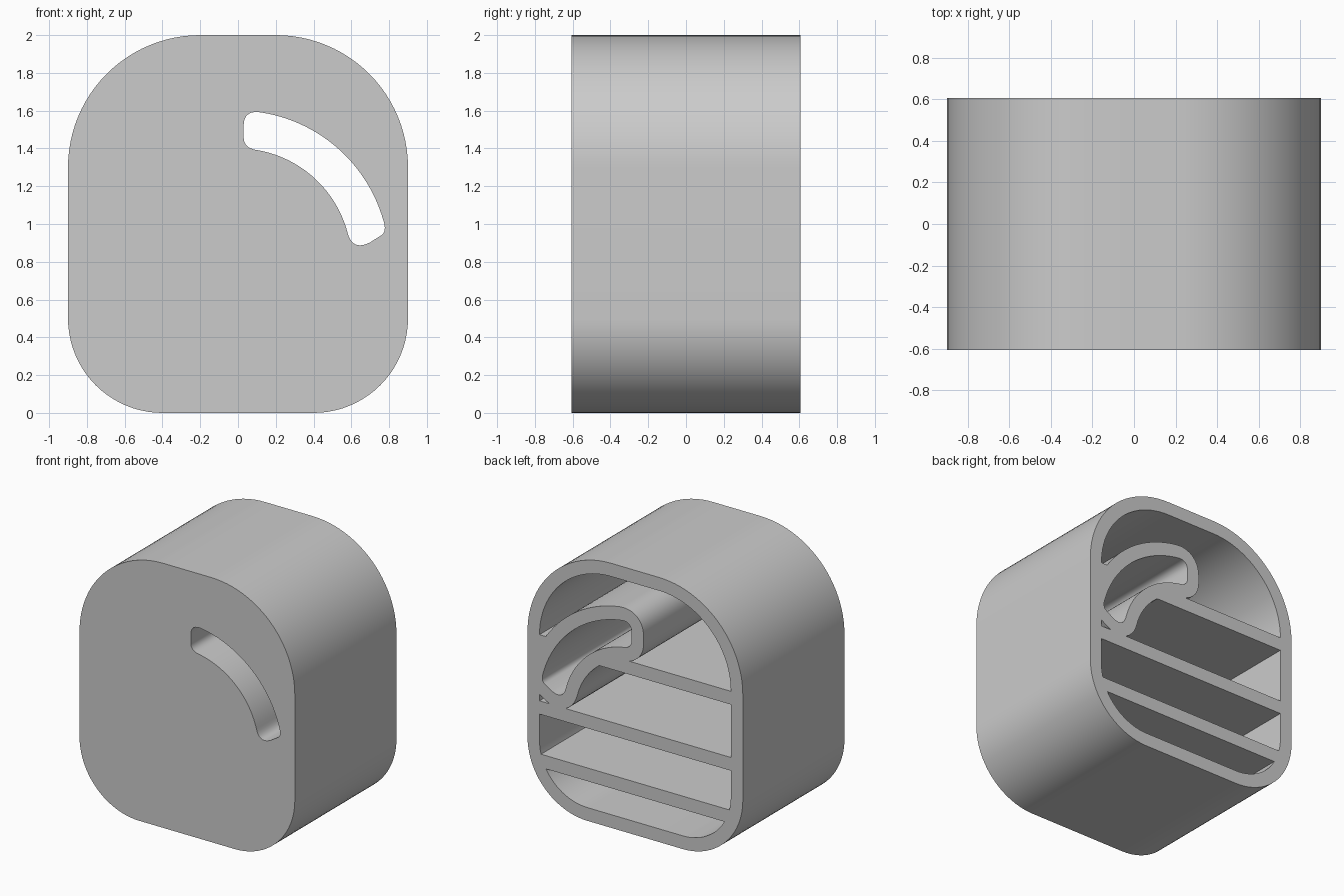
import bpy
import bmesh
from math import sin, cos, radians
from mathutils import Vector

cube = bpy.data.objects.get("Cube")
if cube:
    bpy.data.objects.remove(cube, do_unlink=True)

HALF_DEPTH = 0.607
WALL = 0.1

grey = bpy.data.materials.new("light_grey")
grey.use_nodes = True
grey.diffuse_color = (0.6, 0.6, 0.6, 1)
grey.node_tree.nodes["Principled BSDF"].inputs["Base Color"].default_value = (0.6, 0.6, 0.6, 1)


def arc(cx, cz, r, start, end, steps):
    """Points on an arc in the x-z plane, angles in degrees."""
    angles = [radians(start + (end - start) * i / steps) for i in range(steps + 1)]
    return [Vector((cx + r * cos(a), cz + r * sin(a))) for a in angles]


def bend(a, control, b, steps=10):
    """Inner points of a quadratic curve that rounds a corner."""
    a, c, b = Vector(a), Vector(control), Vector(b)
    ts = [i / steps for i in range(1, steps)]
    return [a * (1 - t) ** 2 + c * 2 * t * (1 - t) + b * t * t for t in ts]


def body_profile(inset):
    """Counter-clockwise outline with large top and smaller bottom corners."""
    top, low = 0.7 - inset, 0.5 - inset
    return (arc(0.2, 1.3, top, 0, 90, 24) + arc(-0.2, 1.3, top, 90, 180, 24)
            + arc(-0.4, 0.5, low, 180, 270, 20) + arc(0.4, 0.5, low, 270, 360, 20))


def slot_profile():
    """Counter-clockwise curved slot with rounded ends."""
    outer = arc(0, 0.8, 0.8, 16, 82, 32)
    inner = arc(0, 0.8, 0.6, 80, 15, 28)
    left_top, left_low = Vector((0.03, 1.52)), Vector((0.03, 1.46))
    tip_in, tip_out = Vector((0.698, 0.902)), Vector((0.757, 0.939))
    return (outer + bend(outer[-1], (0.03, 1.6), left_top) + [left_top, left_low]
            + bend(left_low, (0.03, 1.4), inner[0]) + inner
            + bend(inner[-1], (0.605, 0.855), tip_in) + [tip_in, tip_out]
            + bend(tip_out, (0.79, 0.96), outer[0]))


def offset(points, distance):
    """Push a counter-clockwise outline outward along its normals."""
    result = []
    for i, p in enumerate(points):
        t = (points[(i + 1) % len(points)] - points[i - 1]).normalized()
        result.append(p + Vector((t.y, -t.x)) * distance)
    return result


def extrude(name, profile, y0, y1):
    """Solid prism of an x-z outline between two y positions."""
    bm = bmesh.new()
    front = [bm.verts.new((p.x, y0, p.y)) for p in profile]
    back = [bm.verts.new((p.x, y1, p.y)) for p in profile]
    bm.faces.new(front)
    bm.faces.new(back[::-1])
    for i in range(len(profile)):
        j = (i + 1) % len(profile)
        bm.faces.new((front[i], back[i], back[j], front[j]))
    bmesh.ops.recalc_face_normals(bm, faces=bm.faces)
    mesh = bpy.data.meshes.new(name)
    bm.to_mesh(mesh)
    bm.free()
    mesh.materials.append(grey)
    obj = bpy.data.objects.new(name, mesh)
    bpy.context.collection.objects.link(obj)
    return obj


def subtract(target, cutter):
    """Cut one solid from another and discard the cutter."""
    cutter.hide_render = True
    mod = target.modifiers.new("cut", 'BOOLEAN')
    mod.operation = 'DIFFERENCE'
    mod.solver = 'EXACT'
    mod.object = cutter
    bpy.ops.object.select_all(action='DESELECT')
    bpy.context.view_layer.objects.active = target
    target.select_set(True)
    bpy.ops.object.modifier_apply(modifier=mod.name)
    bpy.data.objects.remove(cutter, do_unlink=True)


# Hollow space, open at the back, leaving the front plate
cavity = extrude("cavity_cutter", body_profile(WALL), -HALF_DEPTH + WALL, 0.7)

# Horizontal ribs and the tube around the slot stay solid
for z in (0.3, 0.7, 1.2):
    rib = [Vector(p) for p in ((-0.88, z), (0.88, z), (0.88, z + WALL), (-0.88, z + WALL))]
    subtract(cavity, extrude("rib_shape", rib, -0.56, 0.75))
subtract(cavity, extrude("tube_shape", offset(slot_profile(), WALL), -0.57, 0.76))

# Main housing
housing = extrude("housing", body_profile(0), -HALF_DEPTH, HALF_DEPTH)
subtract(housing, cavity)

# Curved slot right through the housing
subtract(housing, extrude("slot_cutter", slot_profile(), -0.8, 0.8))

bpy.context.view_layer.objects.active = housing
housing.select_set(True)
bpy.ops.object.shade_smooth_by_angle(angle=radians(30))
